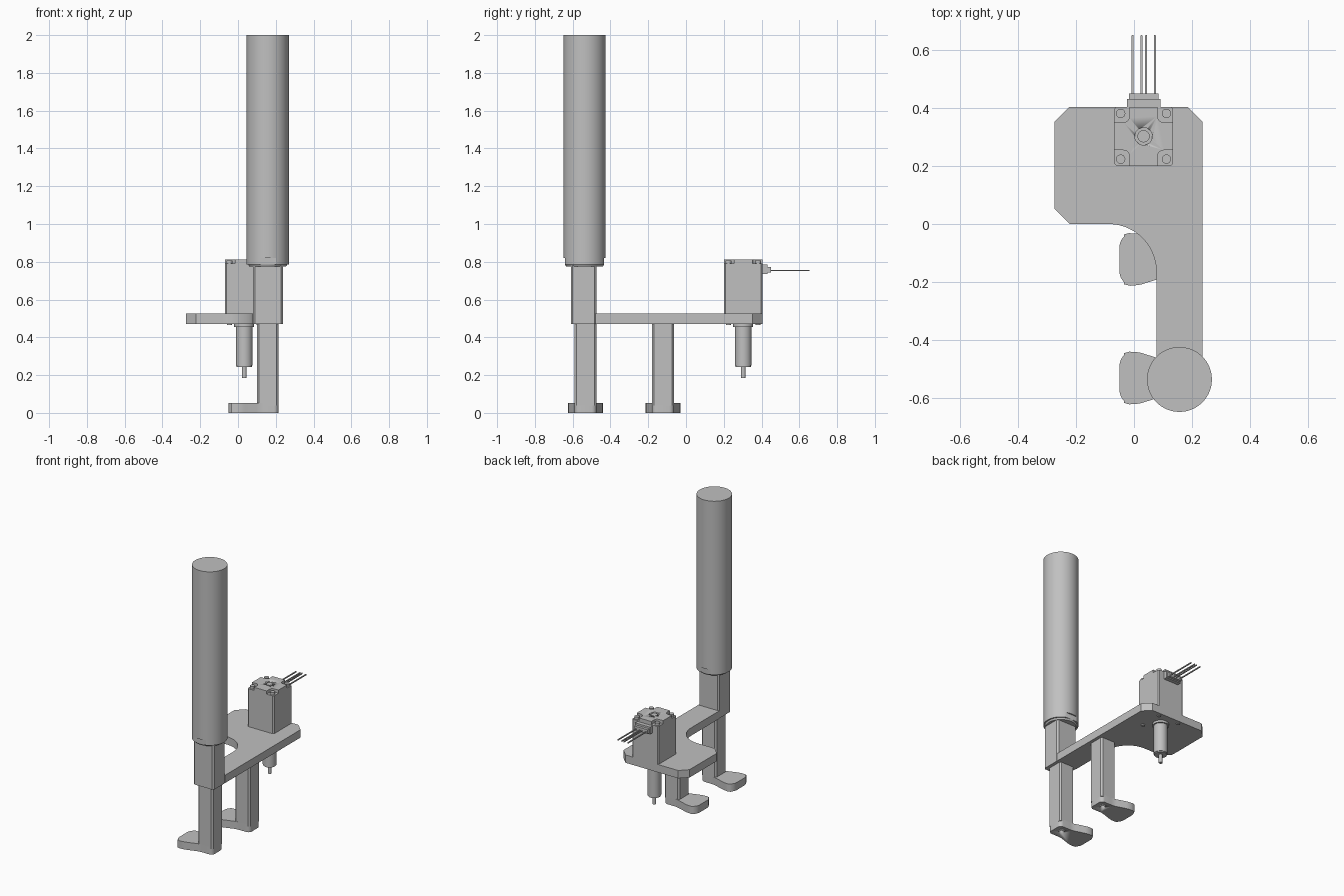
import bpy
import bmesh
from math import cos, sin, radians
from mathutils import Vector, Matrix

cube = bpy.data.objects.get("Cube")
if cube:
    bpy.data.objects.remove(cube, do_unlink=True)

GREY = (0.53, 0.53, 0.53, 1)
grey = bpy.data.materials.new("plain grey")
grey.use_nodes = True
grey.diffuse_color = GREY
grey.node_tree.nodes["Principled BSDF"].inputs["Base Color"].default_value = GREY


def finish(bm, name, smooth=True):
    bmesh.ops.recalc_face_normals(bm, faces=bm.faces)
    mesh = bpy.data.meshes.new(name)
    bm.to_mesh(mesh)
    bm.free()
    ob = bpy.data.objects.new(name, mesh)
    bpy.context.collection.objects.link(ob)
    mesh.materials.append(grey)
    bpy.ops.object.select_all(action='DESELECT')
    ob.select_set(True)
    bpy.context.view_layer.objects.active = ob
    if smooth:
        bpy.ops.object.shade_smooth_by_angle(angle=radians(30))
    return ob


def fillet(corners):
    """Outline from (x, y, cut length, segments); one segment is a chamfer."""
    pts = []
    for i, (x, y, cut, seg) in enumerate(corners):
        p = Vector((x, y))
        if not cut:
            pts.append(p)
            continue
        a = (Vector(corners[i - 1][:2]) - p).normalized()
        b = (Vector(corners[(i + 1) % len(corners)][:2]) - p).normalized()
        w = sin(a.angle(b) / 2)
        for k in range(seg + 1):
            t = k / seg
            u, v, s = (1 - t) ** 2, 2 * w * t * (1 - t), t * t
            pts.append((u * (p + a * cut) + v * p + s * (p + b * cut)) / (u + v + s))
    return pts


def prism(name, corners, z0, z1):
    bm = bmesh.new()
    face = bm.faces.new([bm.verts.new((p.x, p.y, z0)) for p in fillet(corners)])
    top = bmesh.ops.extrude_face_region(bm, geom=[face])["geom"]
    bmesh.ops.translate(bm, vec=(0, 0, z1 - z0),
                        verts=[v for v in top if isinstance(v, bmesh.types.BMVert)])
    return finish(bm, name)


def block(name, x0, x1, y0, y1, z0, z1, cut=0):
    return prism(name, [(x0, y0, cut, 1), (x1, y0, cut, 1),
                        (x1, y1, cut, 1), (x0, y1, cut, 1)], z0, z1)


def rod(name, centre, r, z0, z1, sides=48, r0=None):
    bm = bmesh.new()
    bmesh.ops.create_cone(bm, cap_ends=True, segments=sides,
                          radius1=r if r0 is None else r0, radius2=r, depth=z1 - z0,
                          matrix=Matrix.Translation((*centre, (z0 + z1) / 2)))
    return finish(bm, name)


def cut_with(ob, cutter, operation='DIFFERENCE'):
    mod = ob.modifiers.new("cut", 'BOOLEAN')
    mod.operation, mod.object, mod.solver = operation, cutter, 'EXACT'
    bpy.context.view_layer.objects.active = ob
    bpy.ops.object.modifier_apply(modifier=mod.name)
    bpy.data.objects.remove(cutter, do_unlink=True)


# Base plate with chamfered corners and a rounded inner corner
prism("base_plate", [
    (-0.275, 0, 0.053, 1), (0.077, 0, 0.165, 20), (0.077, -0.48, 0, 1),
    (0.237, -0.48, 0, 1), (0.237, 0.405, 0.052, 1), (-0.275, 0.405, 0.052, 1)],
    0.47, 0.525)

# Upper post and tall cylinder, with wrench flats at the cylinder's lower end
AXIS = (0.157, -0.537)
block("upper_post", 0.08, 0.237, -0.61, -0.475, 0.47, 0.78, 0.01)
rod("tall_cylinder", AXIS, 0.112, 0.82, 2, 96)
collar = rod("cylinder_collar", AXIS, 0.112, 0.785, 0.82, 96)
cut_with(collar, block("flat_cutter", 0, 0.3, AXIS[1] - 0.103, AXIS[1] + 0.103, 0.7, 0.9),
         'INTERSECT')
rod("collar_chamfer", AXIS, 0.103, 0.774, 0.785, 96, r0=0.097)

# Two legs, each with a foot that widens into a rounded toe
for place, y in (("front", -0.532), ("back", -0.122)):
    block(place + "_leg", 0.1, 0.215, y - 0.058, y + 0.058, 0.04, 0.47, 0.01)
    half = [(0.215, 0.058, 0.025, 5), (0.115, 0.058, 0.02, 4), (0.0, 0.095, 0.035, 8),
            (-0.05, 0.082, 0.04, 8)]
    outline = half + [(x, -v, c, s) for x, v, c, s in reversed(half)]
    foot = prism(place + "_foot", [(x, y + v, c, s) for x, v, c, s in outline], 0, 0.053)
    cut_with(foot, rod("bolt_hole", (0.157, y), 0.018, -0.02, 0.03, 24))

# Motor body and cap with stepped corners
MX, MY, H = 0.033, 0.303, 0.102
block("motor_body", MX - H, MX + H, MY - H, MY + H, 0.525, 0.79, 0.008)
cap = []
for turn in range(4):
    c, s = round(cos(radians(90 * turn))), round(sin(radians(90 * turn)))
    for x, y, cut in ((H, 0.048, 0), (0.048, 0.048, 0.022), (0.048, H, 0)):
        cap.append((MX + c * x - s * y, MY + s * x + c * y, cut, 5))
cap_ob = prism("motor_cap", cap, 0.79, 0.812)
cut_with(cap_ob, rod("hub_hole", (MX, MY), 0.03, 0.797, 0.83))
rod("rear_shaft", (MX, MY), 0.021, 0.79, 0.81, 32)

# Corner screws above, mounting screws below
for sx in (-1, 1):
    for sy in (-1, 1):
        spot = (MX + sx * 0.079, MY + sy * 0.079)
        rod("motor_screw", spot, 0.016, 0.785, 0.807, 24)
        rod("mounting_screw", spot, 0.013, 0.464, 0.475, 24)

# Output stage below the plate
rod("output_flange", (MX, MY), 0.053, 0.455, 0.475)
rod("gearbox", (MX, MY), 0.044, 0.25, 0.46)
rod("gearbox_end", (MX, MY), 0.04, 0.243, 0.25)
rod("output_shaft", (MX, MY), 0.012, 0.185, 0.25, 24)

# Connector and four wires
block("connector_base", -0.024, 0.092, 0.4, 0.432, 0.735, 0.785)
block("connector_plug", -0.018, 0.085, 0.43, 0.45, 0.742, 0.772)
for x in (-0.005, 0.026, 0.042, 0.072):
    block("wire", x - 0.0035, x + 0.0035, 0.445, 0.653, 0.75, 0.757, 0.002)
